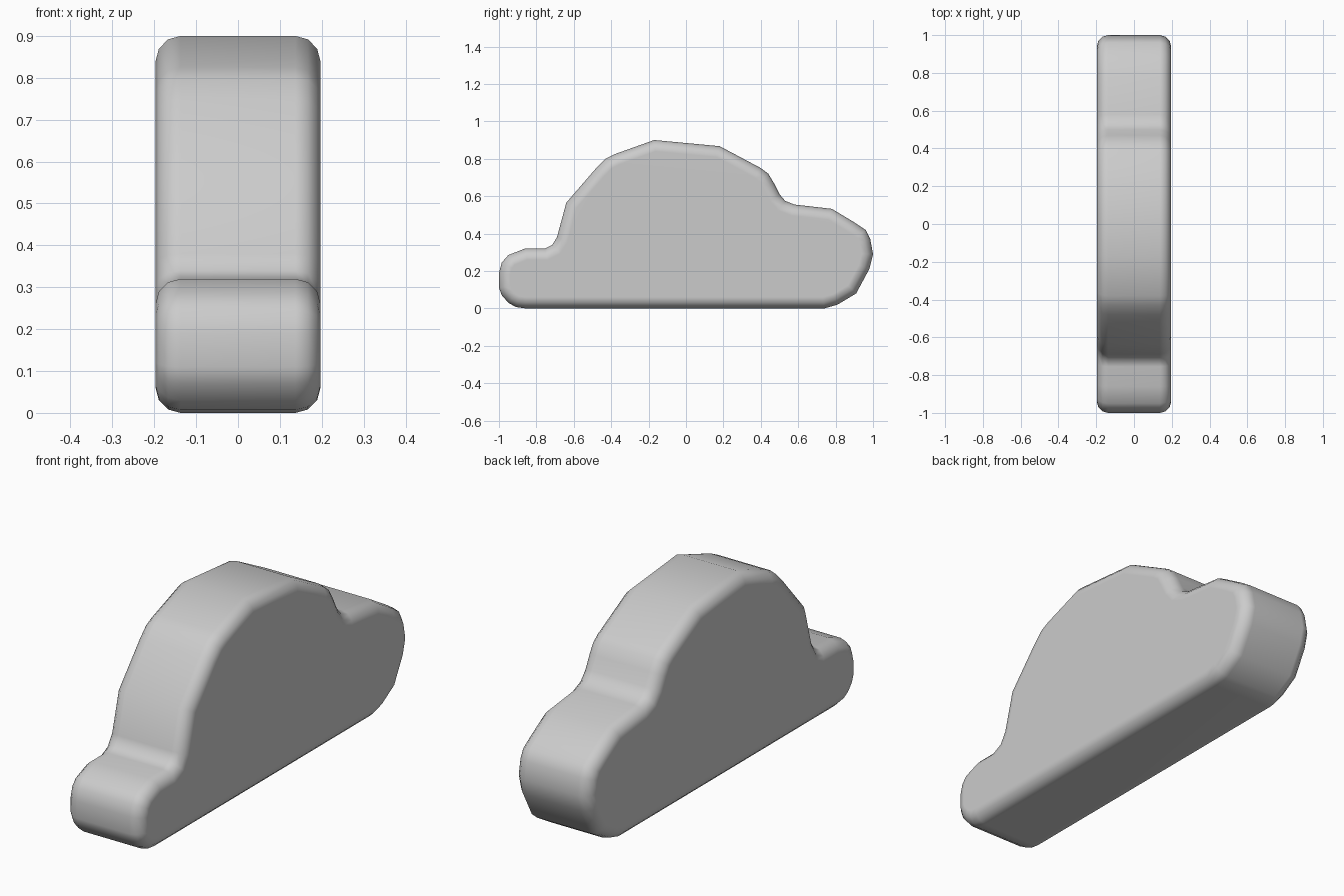
import bpy, bmesh

if "Cube" in bpy.data.objects:
    bpy.data.objects.remove(bpy.data.objects["Cube"])

HALF_WIDTH = 0.197
ROUND = 0.06

# cloud outline as (y, z), anticlockwise from the bottom front
outline = [
    (-0.86, 0.0), (0.74, 0.0), (0.81, 0.02), (0.91, 0.08), (0.98, 0.21),
    (1.0, 0.29), (0.985, 0.37), (0.96, 0.42), (0.90, 0.46), (0.78, 0.532),
    (0.58, 0.555), (0.53, 0.575), (0.50, 0.61), (0.47, 0.67), (0.44, 0.72),
    (0.40, 0.75), (0.18, 0.867), (-0.17, 0.90), (-0.38, 0.825), (-0.43, 0.80),
    (-0.48, 0.75), (-0.64, 0.565), (-0.69, 0.38), (-0.715, 0.34),
    (-0.755, 0.32), (-0.86, 0.32), (-0.95, 0.285), (-0.985, 0.245),
    (-1.0, 0.19), (-1.0, 0.11), (-0.985, 0.07), (-0.95, 0.03), (-0.91, 0.007),
]

# extrude the outline across the width
bm = bmesh.new()
left = bm.faces.new([bm.verts.new((-HALF_WIDTH, y, z)) for y, z in outline])
ext = bmesh.ops.extrude_face_region(bm, geom=[left], use_keep_orig=True)
moved = [g for g in ext["geom"] if isinstance(g, bmesh.types.BMVert)]
bmesh.ops.translate(bm, verts=moved, vec=(2 * HALF_WIDTH, 0, 0))
bmesh.ops.recalc_face_normals(bm, faces=bm.faces[:])

# round both side rims
rims = [e for e in bm.edges if abs(e.verts[0].co.x - e.verts[1].co.x) < 1e-5]
bmesh.ops.bevel(bm, geom=rims, offset=ROUND, offset_type='OFFSET', segments=3,
                profile=0.5, affect='EDGES', clamp_overlap=False)
for f in bm.faces:
    f.smooth = True

mesh = bpy.data.meshes.new("cloud")
bm.to_mesh(mesh)
bm.free()
cloud = bpy.data.objects.new("cloud", mesh)
bpy.context.collection.objects.link(cloud)

# keep the flat sides shading flat
weighted = cloud.modifiers.new("weighted_normals", 'WEIGHTED_NORMAL')
weighted.keep_sharp = True
